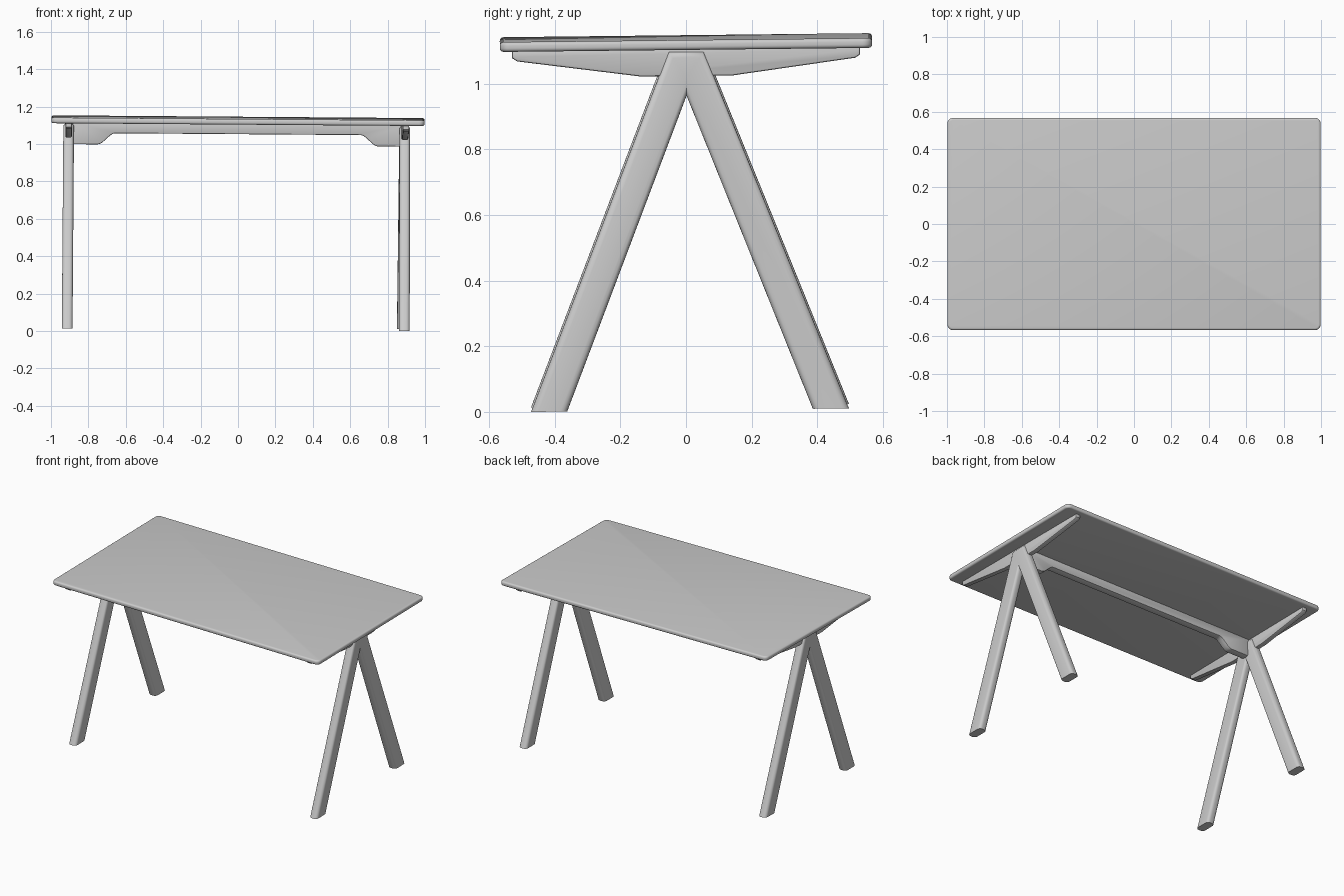
import bpy, bmesh, math
from mathutils import Matrix, Vector

if "Cube" in bpy.data.objects:
    bpy.data.objects.remove(bpy.data.objects["Cube"])

# The whole desk leans very slightly, about the centre of its top
PIVOT = Vector((0, 0, 1.12))
TILT = (Matrix.Translation(PIVOT) @ Matrix.Rotation(0.011, 4, 'X')
        @ Matrix.Rotation(0.0075, 4, 'Y') @ Matrix.Translation(-PIVOT))


def plate(name, profile, axis, centre, thick, radius, segs=3, keep=lambda e: True, spin=0):
    """Extrude a closed 2D profile along an axis and round the kept rim edges."""
    def place(a, b, d):
        return {'x': (centre + d, a, b), 'y': (a, centre + d, b), 'z': (a, b, centre + d)}[axis]
    bm = bmesh.new()
    lo = [bm.verts.new(place(a, b, -thick / 2)) for a, b in profile]
    hi = [bm.verts.new(place(a, b, thick / 2)) for a, b in profile]
    bm.faces.new(lo)
    bm.faces.new(hi)
    n = len(lo)
    for i in range(n):
        bm.faces.new((lo[i], lo[(i + 1) % n], hi[(i + 1) % n], hi[i]))
    bmesh.ops.recalc_face_normals(bm, faces=bm.faces)
    k = 'xyz'.index(axis)
    rim = [e for e in bm.edges if abs(e.verts[0].co[k] - e.verts[1].co[k]) < 1e-6 and keep(e)]
    bmesh.ops.bevel(bm, geom=rim, offset=radius, segments=segs, profile=0.5,
                    affect='EDGES', clamp_overlap=True)
    if spin:
        bm.transform(Matrix.Translation((centre, 0, 0)) @ Matrix.Rotation(spin, 4, 'Z')
                     @ Matrix.Translation((-centre, 0, 0)))
    bm.transform(TILT)
    me = bpy.data.meshes.new(name)
    bm.to_mesh(me)
    bm.free()
    ob = bpy.data.objects.new(name, me)
    bpy.context.collection.objects.link(ob)
    bpy.ops.object.select_all(action='DESELECT')
    ob.select_set(True)
    bpy.context.view_layer.objects.active = ob
    bpy.ops.object.shade_smooth_by_angle(angle=math.radians(40))
    return ob


def mirrored(half):
    """Complete a half profile (listed from one centre side to the other) across the first axis."""
    return half + [(-a, b) for a, b in reversed(half) if a > 1e-6]


# Table top: rounded rectangle with a soft rim
R, outline = 0.03, []
for cx, cy, start in ((1, 1, 0), (-1, 1, 90), (-1, -1, 180), (1, -1, 270)):
    for i in range(7):
        t = math.radians(start + 15 * i)
        outline.append((cx * (0.998 - R) + R * math.cos(t), cy * (0.567 - R) + R * math.sin(t)))
plate("table_top", outline, 'z', 1.125, 0.03, 0.011, 4)

# A-shaped leg frames and tapered cross arms at both ends
FOOT = 0.0125
legs = mirrored([(0, 0.97), (0.374, FOOT), (0.484, FOOT), (0.054, 1.105)])
arm = mirrored([(0.14, 1.03), (0.515, 1.08), (0.53, 1.09), (0.53, 1.112)])
for side, x, spin in (("left", -0.905, 0), ("right", 0.892, 0.012)):
    plate(side + "_leg_frame", legs, 'x', x, 0.057, 0.02, 4,
          keep=lambda e: (e.verts[0].co.z + e.verts[1].co.z) / 2 > FOOT + 0.01, spin=spin)
    plate(side + "_cross_arm", arm, 'x', x, 0.034, 0.006, 2, spin=spin)

# Long beam with deep ends that sweep up into a shallow middle
half = []
for i in range(13):
    t = i / 12
    half.append((0.655 + 0.095 * t, 1.053 - 0.06 * (3 * t * t - 2 * t ** 3)))
half += [(0.885, 0.993), (0.885, 1.112)]
plate("long_beam", mirrored(half), 'y', 0, 0.05, 0.006, 2)
